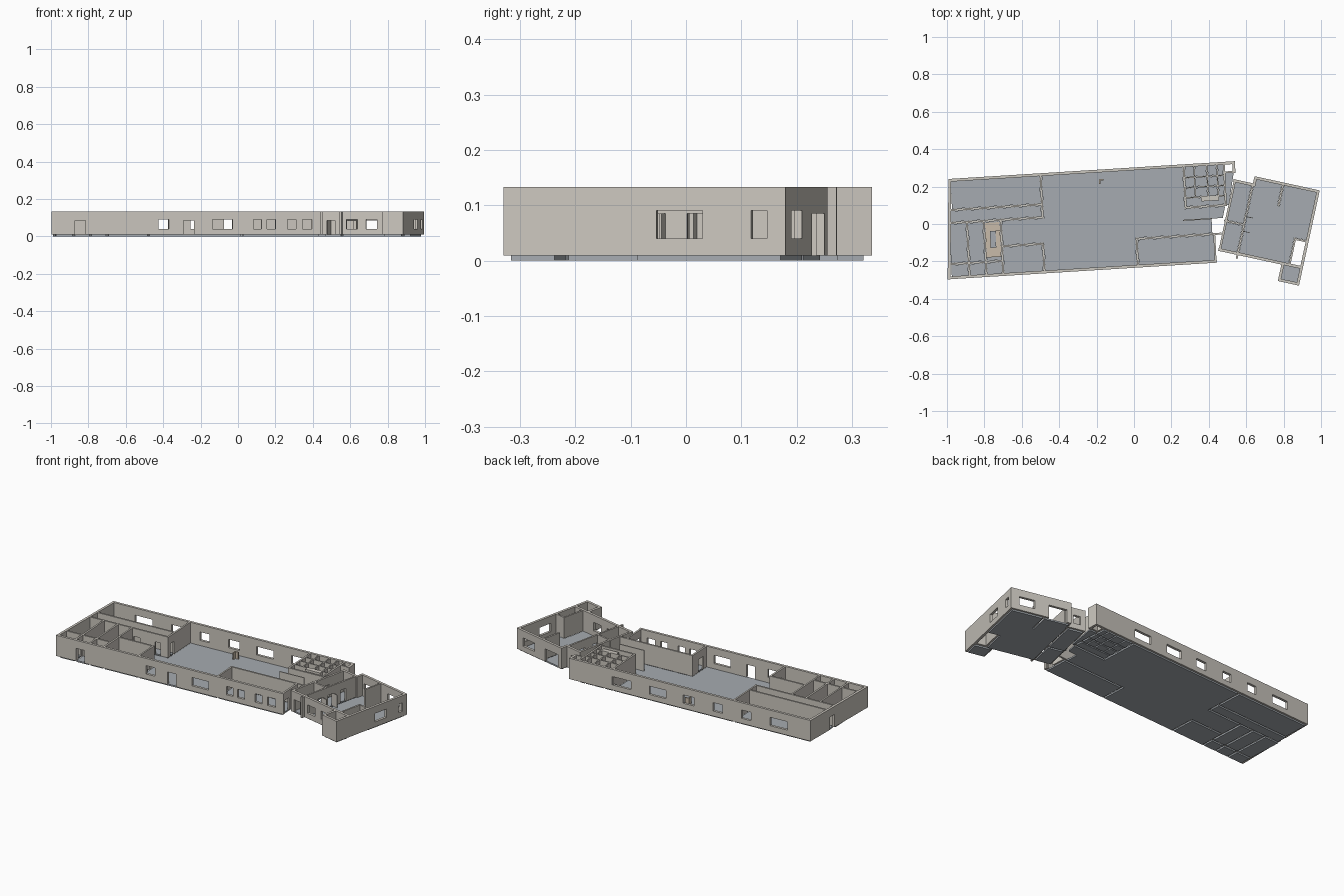
import bpy, bmesh, math
from mathutils import Vector

if "Cube" in bpy.data.objects:
    bpy.data.objects.remove(bpy.data.objects["Cube"])

Z0, Z1 = 0.009, 0.133          # wall bottom and top
SILL, HEAD, DOOR = 0.04, 0.09, 0.085


def material(name, rgb):
    m = bpy.data.materials.new(name)
    m.diffuse_color = (*rgb, 1)
    m.use_nodes = True
    m.node_tree.nodes["Principled BSDF"].inputs["Base Color"].default_value = m.diffuse_color
    return m


WALL = material("plaster", (0.60, 0.57, 0.52))
FLOOR = material("floor_grey", (0.38, 0.41, 0.44))
TAN = material("stair_tan", (0.58, 0.50, 0.40))


# Plan frames: the long main hall and the rotated wing
def main(u, v):
    return Vector((u - 0.05 * v, v + 0.0622 * u))


def wing(s, t):
    a = math.radians(-12.3)
    return Vector((0.535 + s * math.cos(a) - t * math.sin(a),
                   0.24 + s * math.sin(a) + t * math.cos(a)))


def finish(bm, name, mat):
    bmesh.ops.remove_doubles(bm, verts=bm.verts, dist=1e-5)
    bmesh.ops.recalc_face_normals(bm, faces=bm.faces)
    me = bpy.data.meshes.new(name)
    bm.to_mesh(me)
    bm.free()
    me.materials.append(mat)
    bpy.context.collection.objects.link(bpy.data.objects.new(name, me))


def prism(name, frame, pts, z0, z1, mat):
    bm = bmesh.new()
    f = bm.faces.new([bm.verts.new((*frame(*p), z0)) for p in pts])
    r = bmesh.ops.extrude_face_region(bm, geom=[f])
    for v in r["geom"]:
        if isinstance(v, bmesh.types.BMVert):
            v.co.z = z1
    finish(bm, name, mat)


def block(name, frame, u0, u1, v0, v1, z0=0.0, z1=Z0, mat=FLOOR):
    prism(name, frame, [(u0, v0), (u1, v0), (u1, v1), (u0, v1)], z0, z1, mat)


def wall(name, frame, a, b, wins=(), doors=(), th=0.010):
    """Straight wall with openings given along the wall's main local axis."""
    k = 0 if abs(b[0] - a[0]) > abs(b[1] - a[1]) else 1
    A, B = frame(*a), frame(*b)
    d = (B - A).normalized()
    n = Vector((-d.y, d.x)) * th / 2
    L = (B - A).length
    holes = [(w, SILL, HEAD) for w in wins] + [(w, Z0, DOOR) for w in doors]
    holes = [(*sorted((q - a[k]) / (b[k] - a[k]) * L for q in w), lo, hi) for w, lo, hi in holes]
    us = sorted({-th / 2, L + th / 2} | {h[0] for h in holes} | {h[1] for h in holes})
    zs = sorted({Z0, Z1} | {h[2] for h in holes} | {h[3] for h in holes})

    def solid(i, j):
        if not (0 <= i < len(us) - 1 and 0 <= j < len(zs) - 1):
            return False
        u, z = (us[i] + us[i + 1]) / 2, (zs[j] + zs[j + 1]) / 2
        return not any(h[0] < u < h[1] and h[2] < z < h[3] for h in holes)

    bm = bmesh.new()

    def quad(*c):
        bm.faces.new([bm.verts.new((*(A + d * us[i] + n * s), zs[j])) for i, j, s in c])

    for i in range(len(us) - 1):
        for j in range(len(zs) - 1):
            if not solid(i, j):
                continue
            for s in (-1, 1):
                quad((i, j, s), (i + 1, j, s), (i + 1, j + 1, s), (i, j + 1, s))
            for di, dj, p, q in ((-1, 0, (i, j), (i, j + 1)), (1, 0, (i + 1, j), (i + 1, j + 1)),
                                 (0, -1, (i, j), (i + 1, j)), (0, 1, (i, j + 1), (i + 1, j + 1))):
                if not solid(i + di, j + dj):
                    quad((*p, -1), (*q, -1), (*q, 1), (*p, 1))
    finish(bm, name, WALL)


# Main hall outer walls
O = 0.015
wall("back_wall", main, (-0.97, 0.294), (0.547, 0.294), th=O,
     wins=[(.16, .28), (-.06, .045), (-.24, -.17), (-.42, -.36), (-.60, -.54), (-.83, -.72)])
wall("front_wall", main, (-1.0, -0.226), (0.425, -0.226), th=O,
     wins=[(-.437, -.382), (-.147, -.042), (.071, .113), (.143, .188), (.253, .298), (.333, .383)],
     doors=[(-.882, -.827), (-.302, -.247)])
wall("left_wall", main, (-0.97, 0.294), (-1.0, -0.226), th=O, doors=[(.08, .118)])
wall("back_right_return", main, (0.547, 0.294), (0.547, 0.245), th=O)

# Left end rooms
wall("northwest_room_end", main, (-.485, .294), (-.485, .066), doors=[(.085, .12)])
wall("corridor_north_wall", main, (-.98, .135), (-.485, .135))
wall("corridor_south_wall", main, (-.985, .066), (-.485, .066), doors=[(-.70, -.66), (-.565, -.53)])
for i, u in enumerate((-.89, -.80, -.71)):
    wall(f"left_partition_{i}", main, (u, .066), (u, -.226), doors=[(-.20, -.17)] if i == 0 else [])
wall("left_cross_wall", main, (-.99, -.153), (-.71, -.153))
wall("office_north_wall", main, (-.71, -.075), (-.49, -.075))
wall("office_end_wall", main, (-.49, -.075), (-.49, -.226), doors=[(-.175, -.125)])

# Front right room and short screen
wall("front_room_north_wall", main, (.01, -.08), (.46, -.08))
wall("front_room_left_wall", main, (.01, -.08), (.01, -.226), doors=[(-.185, -.135)])
wall("front_room_right_wall", main, (.425, -.08), (.425, -.226), doors=[(-.21, -.17)])
wall("screen_wall", main, (.265, .003), (.415, .003), th=.006)

# Small cells in the back right corner
wall("cells_left_wall", main, (.28, .294), (.28, .07))
wall("cells_front_wall", main, (.28, .07), (.495, .07))
wall("cells_right_wall", main, (.495, .294), (.495, .07))
wall("cells_end_wall", main, (.495, .245), (.547, .245))
for i, u in enumerate((.335, .403, .457)):
    wall(f"cell_partition_{i}", main, (u, .294), (u, .122), doors=[(.19, .215)], th=.007)
for i, v in enumerate((.23, .176, .122)):
    wall(f"cell_cross_wall_{i}", main, (.28, v), (.495, v), doors=[(.36, .385)], th=.007)
block("cells_duct", main, .365, .46, .098, .122, Z0, Z1, WALL)

# Wing outer walls
wall("wing_left_wall", wing, (.006, -.006), (.006, -.387), doors=[(-.20, -.12)], th=.012)
wall("wing_lobby_back", wing, (.006, -.008), (.106, -.008), wins=[(.03, .07)], th=O)
wall("wing_step_wall", wing, (.111, -.008), (.111, .031), th=O)
wall("wing_back_wall", wing, (.111, .031), (.453, .031), wins=[(.32, .41)], doors=[(.13, .235)], th=O)
wall("wing_right_wall", wing, (.453, .031), (.453, -.475), wins=[(-.2, -.115), (-.025, .005)], th=O)
wall("wing_front_wall", wing, (.006, -.385), (.453, -.385), th=O,
     wins=[(.131, .192), (.238, .30)], doors=[(.024, .07)])
wall("closet_front_wall", wing, (.352, -.475), (.453, -.475), th=O)
wall("closet_left_wall", wing, (.352, -.475), (.352, -.385), th=O)

# Wing partitions and open door leaves
wall("lobby_partition", wing, (.104, -.008), (.104, -.408), doors=[(-.13, -.09), (-.22, -.185), (-.3, -.265)])
wall("lobby_cross_wall", wing, (0, -.228), (.104, -.228), doors=[(.04, .075)])
wall("wing_stub_partition", wing, (.262, .031), (.262, -.086))
wall("shaft_back_wall", wing, (.387, -.243), (.453, -.243))
wall("shaft_left_wall", wing, (.387, -.243), (.387, -.385))
for i, t in enumerate((-.182, -.262)):
    block(f"door_leaf_{i}", wing, .109, .142, t - .002, t + .002, Z0, DOOR, WALL)

# Floor slabs, one per room
prism("hall_floor", main, [(-.479, .29), (.274, .29), (.274, .064), (.49, .064), (.475, .003), (.415, .003),
      (.415, -.074), (.004, -.074), (.004, -.224), (-.484, -.224), (-.484, -.069),
      (-.704, -.069), (-.704, .06), (-.479, .06)], 0, Z0, FLOOR)
prism("link_floor", main, [(.50, .07), (.51, .07), (.545, .24), (.50, .24)], 0, Z0, FLOOR)
rooms = [(-.966, -.491, .141, .29), (-.975, -.491, .072, .129), (-.704, -.496, -.224, -.081),
         (.016, .42, -.224, -.086), (.286, .489, .076, .118)]
for x0, x1 in ((-.985, -.896), (-.884, -.806), (-.794, -.716)):
    rooms += [(x0, x1, -.147, .06), (x0, x1, -.224, -.159)]
for x0, x1 in ((.286, .331), (.339, .399), (.407, .453), (.461, .489)):
    rooms += [(x0, x1, a, b) for a, b in ((.126, .172), (.18, .226), (.234, .29))]
for i, r in enumerate(rooms):
    block(f"room_floor_{i}", main, *r)

prism("wing_floor", wing, [(.11, -.38), (.381, -.38), (.381, -.237), (.449, -.237), (.449, .027),
      (.268, .027), (.268, -.09), (.256, -.09), (.256, .027), (.115, .027), (.115, -.01), (.11, -.01)],
      0, Z0, FLOOR)
block("lobby_floor_back", wing, .01, .098, -.222, -.012)
block("lobby_floor_front", wing, .01, .098, -.38, -.234)
block("closet_floor", wing, .356, .449, -.471, -.391)

# Stairwell: two flights around a core wall
block("stair_core", main, -.77, -.74, -.08, .01, Z0, 0.06, FLOOR)
for i in range(6):
    v = .01 - i * .015
    block(f"stair_step_left_{i}", main, -.794, -.77, v - .015, v, Z0, Z0 + .005 * (i + 1), TAN)
    block(f"stair_step_right_{i}", main, -.74, -.716, v - .015, v, Z0, Z0 + .005 * (12 - i), TAN)
block("stair_landing", main, -.794, -.716, -.13, -.08, Z0, .04, TAN)
block("stair_lower_landing", main, -.794, -.716, .01, .055, Z0, .012, TAN)

# Small bracket-shaped post in the hall
block("hall_post_back", main, -.175, -.15, .243, .25, Z0, .05, TAN)
block("hall_post_side", main, -.175, -.168, .225, .243, Z0, .05, TAN)
